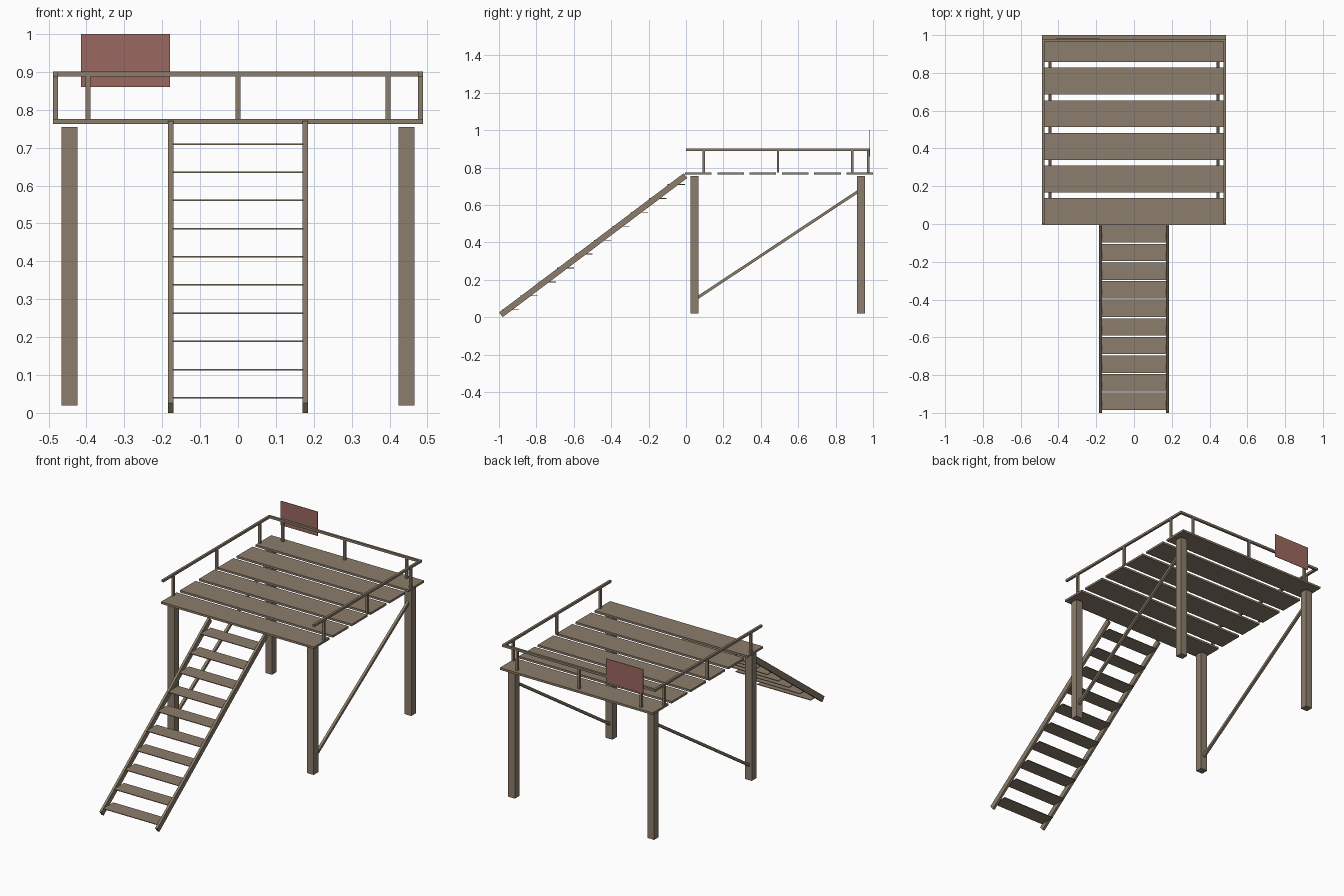
import bpy
import math
from mathutils import Vector

cube = bpy.data.objects.get("Cube")
if cube:
    bpy.data.objects.remove(cube, do_unlink=True)


def make_material(name, color):
    mat = bpy.data.materials.new(name)
    mat.use_nodes = True
    mat.diffuse_color = color
    mat.node_tree.nodes["Principled BSDF"].inputs["Base Color"].default_value = color
    return mat


wood = make_material("weathered wood", (0.26, 0.205, 0.147, 1))
red = make_material("faded red", (0.33, 0.14, 0.115, 1))


def box(name, low, high, mat=wood):
    """Axis-aligned box between two corners."""
    low, high = Vector(low), Vector(high)
    bpy.ops.mesh.primitive_cube_add(size=1, location=(low + high) / 2)
    obj = bpy.context.object
    obj.name = name
    obj.scale = high - low
    obj.data.materials.append(mat)
    return obj


def beam(name, x, start, end, width, depth):
    """Sloping beam in the y-z plane, from start (y, z) to end (y, z)."""
    dy, dz = end[0] - start[0], end[1] - start[1]
    centre = (x, (start[0] + end[0]) / 2, (start[1] + end[1]) / 2)
    bpy.ops.mesh.primitive_cube_add(size=1, location=centre)
    obj = bpy.context.object
    obj.name = name
    obj.scale = (width, math.hypot(dy, dz), depth)
    obj.rotation_euler.x = math.atan2(dz, dy)
    obj.data.materials.append(wood)


HALF = 0.488            # half width of the deck
BAR = 0.013             # thickness of the railing timber
DECK, RAIL = 0.775, 0.888

# Deck planks
for i in range(6):
    y = -0.005 + i * 0.1725
    box(f"deck_plank_{i + 1}", (-HALF, y, DECK - 0.012), (HALF, y + 0.1425, DECK))

# Legs, braces, side railings and stair stringers on both sides
for side, s in (("left", 1), ("right", -1)):
    for end, y in (("front", 0.024), ("back", 0.914)):
        xs = sorted((s * 0.423, s * 0.466))
        box(f"{end}_{side}_leg", (xs[0], y, 0.02), (xs[1], y + 0.042, 0.754))
    beam(f"{side}_brace", s * 0.445, (0.055, 0.1), (0.925, 0.676), 0.015, 0.015)

    xs = sorted((s * HALF, s * (HALF - BAR)))
    box(f"{side}_rail", (xs[0], 0, RAIL), (xs[1], 0.98, RAIL + BAR))
    for i, y in enumerate((0.096, 0.492, 0.888)):
        box(f"{side}_rail_post_{i + 1}", (xs[0], y - BAR / 2, DECK), (xs[1], y + BAR / 2, RAIL))

    beam(f"{side}_stringer", s * 0.1775, (-0.99, 0.013), (-0.003, 0.757), 0.014, 0.032)

# Back railing
box("back_rail", (BAR - HALF, 0.98 - BAR, RAIL), (HALF - BAR, 0.98, RAIL + BAR))
for i, x in enumerate((-0.396, 0, 0.396)):
    box(f"back_rail_post_{i + 1}", (x - BAR / 2, 0.98 - BAR, DECK), (x + BAR / 2, 0.98, RAIL))

# Stair treads
for i in range(10):
    y, z = -0.985 + i * 0.0985, 0.04 + i * 0.0744
    box(f"stair_tread_{i + 1}", (-0.171, y, z - 0.002), (0.171, y + 0.092, z + 0.002))

# Blank sign board on the back railing
box("sign_board", (-0.415, 0.981, 0.86), (-0.18, 0.984, 1.0), red)
